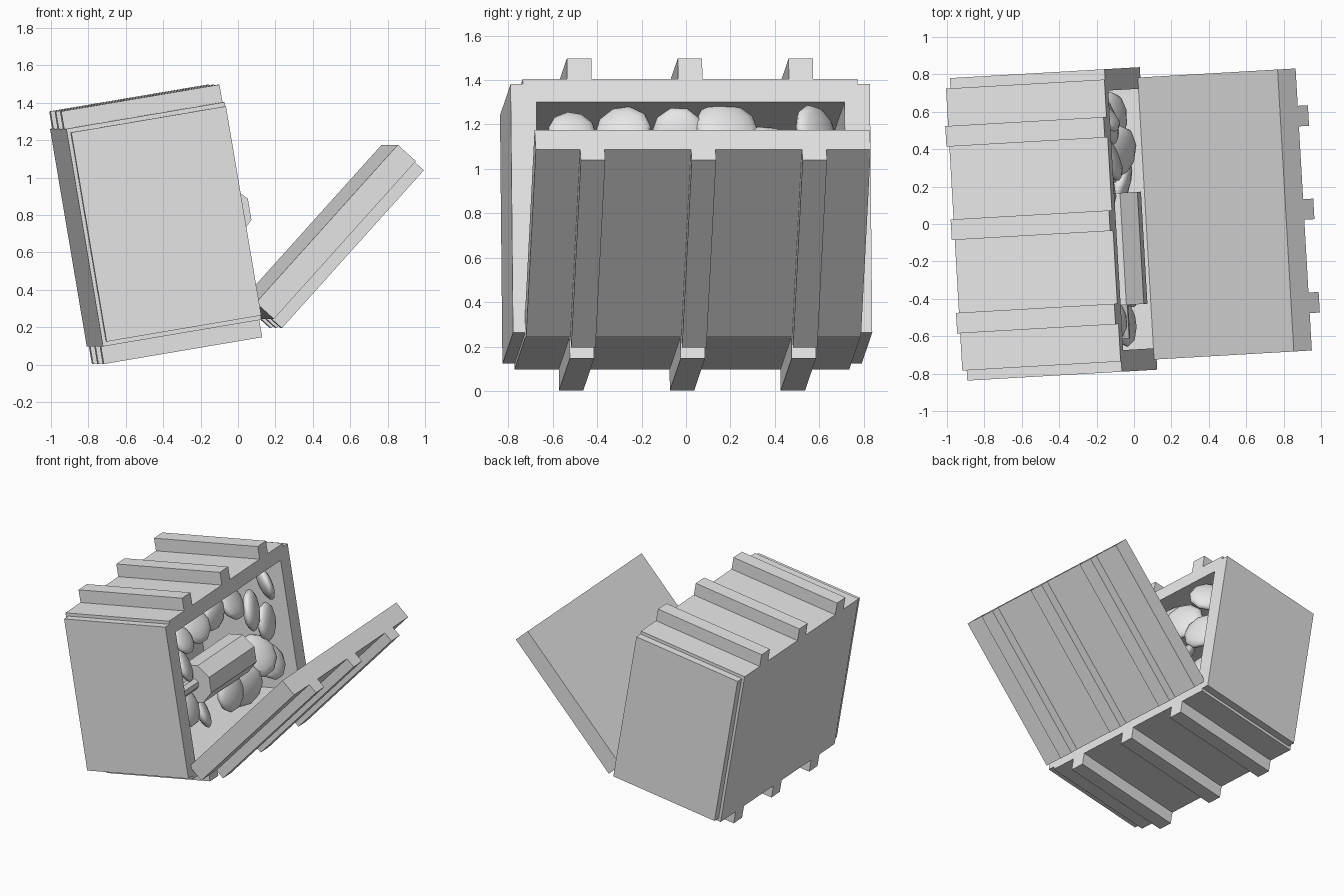
import bpy, bmesh, math, random
from mathutils import Matrix, Vector, Euler

if "Cube" in bpy.data.objects:
    bpy.data.objects.remove(bpy.data.objects["Cube"])

random.seed(4)

grey = bpy.data.materials.new("plain_grey")
grey.diffuse_color = (0.8, 0.8, 0.8, 1)
grey.use_nodes = True
grey.node_tree.nodes["Principled BSDF"].inputs["Base Color"].default_value = grey.diffuse_color

# Chest lies tipped back and slightly turned; local x = towards the opening, z = up
yaw = Matrix.Translation((-0.44, 0, 0.75)) @ Matrix.Rotation(math.radians(3.3), 4, 'Z')
BODY = yaw @ Matrix.Rotation(math.radians(-9.6), 4, 'Y')
# Lid frame: local x = along the lid, local z = inner side
LID = yaw @ Matrix.Translation((0.873, 0, 0.0025)) @ Matrix.Rotation(math.radians(-48), 4, 'Y')


def finish(name, bm, frame, smooth=False):
    bmesh.ops.recalc_face_normals(bm, faces=bm.faces)
    for f in bm.faces:
        f.smooth = smooth
    me = bpy.data.meshes.new(name)
    bm.to_mesh(me)
    bm.free()
    me.materials.append(grey)
    ob = bpy.data.objects.new(name, me)
    ob.matrix_world = frame
    bpy.context.collection.objects.link(ob)
    return ob


def box(name, frame, lo, hi):
    lo, hi = Vector(lo), Vector(hi)
    bm = bmesh.new()
    bmesh.ops.create_cube(bm, size=1)
    for v in bm.verts:
        v.co = (lo + hi) / 2 + Vector(a * b for a, b in zip(v.co, hi - lo))
    return finish(name, bm, frame)


def rod(name, frame, centre, r1, r2, length, sides):
    """Prism lying along local y."""
    bm = bmesh.new()
    m = (Matrix.Translation(centre) @ Matrix.Rotation(math.radians(-90), 4, 'X')
         @ Matrix.Rotation(math.pi / sides, 4, 'Z'))
    bmesh.ops.create_cone(bm, cap_ends=True, segments=sides, radius1=r1,
                          radius2=r2, depth=length, matrix=m)
    return finish(name, bm, frame)


# Chest walls
F, B = 0.43, -0.43
box("top_wall", BODY, (B, -0.755, 0.485), (F, 0.755, 0.59))
box("bottom_wall", BODY, (B, -0.755, -0.59), (F, 0.755, -0.485))
box("back_wall", BODY, (B, -0.755, -0.485), (B + 0.1, 0.755, 0.485))
for s, side in ((-1, "front"), (1, "rear")):
    a, b = sorted((s * 0.695, s * 0.81))
    box(side + "_end_panel", BODY, (B + 0.02, a, -0.567), (F, b, 0.567))

# Lid slab
L = 0.568
box("lid", LID, (-L, -0.755, -0.13), (L, 0.755, 0))

# Ribs over the top, bottom and lid
for i, y in enumerate((-0.5, 0, 0.5)):
    y0, y1 = y - 0.055, y + 0.055
    box(f"top_rib_{i}", BODY, (B, y0, 0.58), (F, y1, 0.685))
    box(f"bottom_rib_{i}", BODY, (B, y0, -0.685), (F, y1, -0.58))
    box(f"lid_rib_{i}", LID, (-L, y0, -0.203), (L, y1, -0.12))

# Goblet lying among the coins
rod("goblet_cup", BODY, (0.345, -0.155, 0), 0.15, 0.15, 0.6, 8)
rod("goblet_stem", BODY, (0.345, -0.54, 0), 0.045, 0.045, 0.19, 8)

# Coins: flattened balls, (y, z, radius)
coins = [(0.17, 0.38, 0.15), (0.57, 0.36, 0.13), (-0.3, 0.37, 0.13), (-0.53, 0.36, 0.11),
         (-0.05, 0.36, 0.12), (0.35, 0.24, 0.15), (0.35, -0.1, 0.16), (0.55, -0.22, 0.14),
         (0.17, -0.26, 0.16), (-0.05, -0.22, 0.14), (-0.55, -0.15, 0.13),
         (-0.36, -0.24, 0.13), (0.54, 0.08, 0.14), (-0.5, 0.15, 0.12)]
for i, (y, z, r) in enumerate(coins):
    bm = bmesh.new()
    bmesh.ops.create_uvsphere(bm, u_segments=10, v_segments=8, radius=r)
    tilt = Euler((random.uniform(-0.5, 0.5), math.radians(90) + random.uniform(-0.6, 0.3),
                  random.uniform(-0.45, 0.45))).to_matrix().to_4x4()
    m = (Matrix.Translation((random.uniform(0.31, 0.37), y, z)) @ tilt
         @ Matrix.Diagonal((1, 1, 0.35, 1)))
    bmesh.ops.transform(bm, matrix=m, verts=bm.verts)
    finish(f"coin_{i}", bm, BODY, smooth=True)
